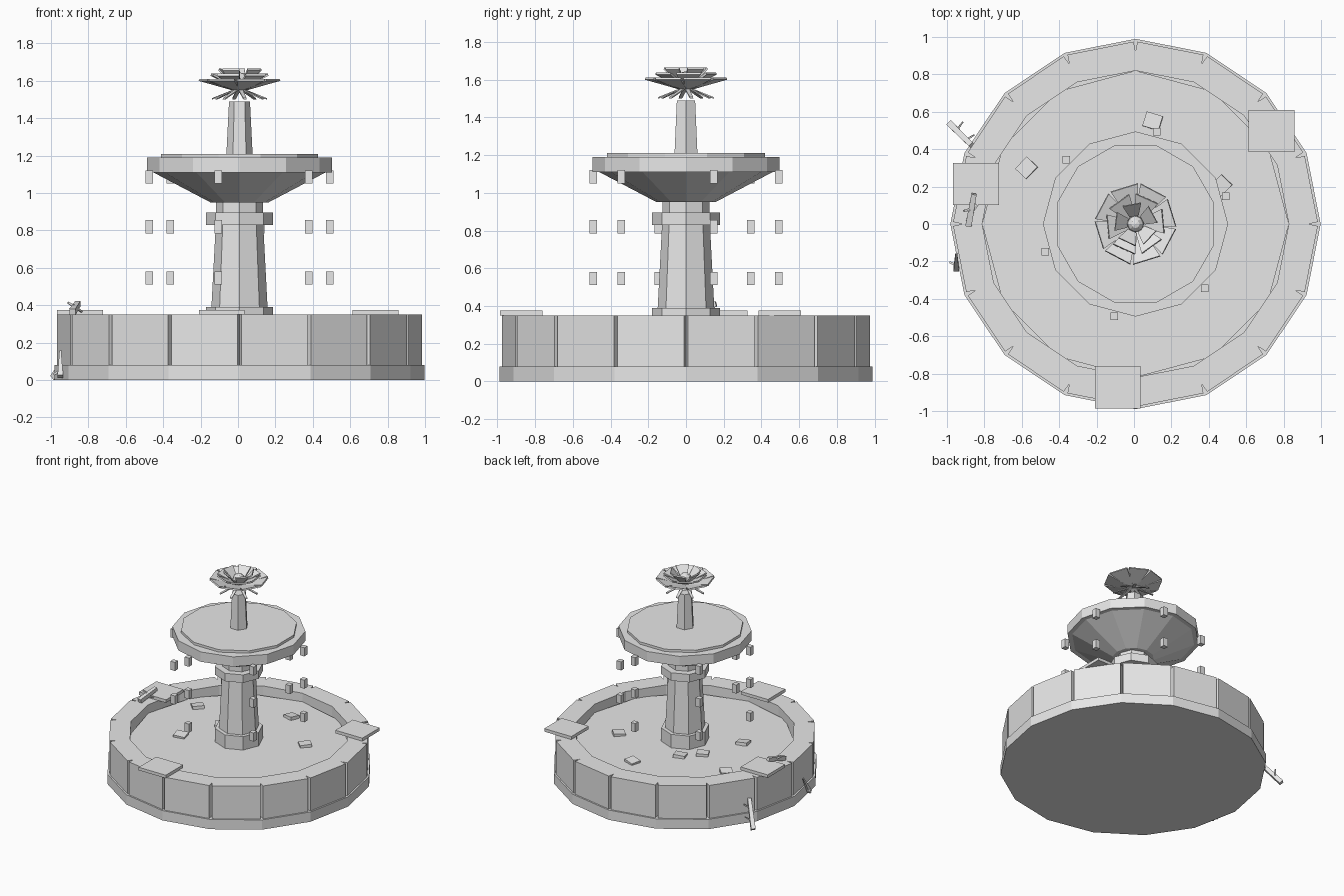
import bpy, bmesh, math, random
from mathutils import Vector, Matrix, Euler

if "Cube" in bpy.data.objects:
    bpy.data.objects.remove(bpy.data.objects["Cube"])

random.seed(4)
CX = 0.008   # fountain axis
WATER = 0.28  # basin water level
stone = bpy.data.materials.new("pale_stone")
stone.diffuse_color = (0.8, 0.8, 0.8, 1)
stone.use_nodes = True
stone.node_tree.nodes["Principled BSDF"].inputs["Base Color"].default_value = stone.diffuse_color


def finish(name, bm):
    bmesh.ops.recalc_face_normals(bm, faces=bm.faces)
    me = bpy.data.meshes.new(name)
    bm.to_mesh(me)
    bm.free()
    me.materials.append(stone)
    ob = bpy.data.objects.new(name, me)
    bpy.context.collection.objects.link(ob)
    return ob


def lathe(name, profile, n, turn=0.0):
    """Closed solid of n sides through (radius, z) rings, bottom to top."""
    bm = bmesh.new()
    rings = [[bm.verts.new((CX + r * math.cos(turn + math.tau * i / n),
                            r * math.sin(turn + math.tau * i / n), z)) for i in range(n)]
             for r, z in profile]
    for a, b in zip(rings, rings[1:]):
        for i in range(n):
            j = (i + 1) % n
            bm.faces.new((a[i], a[j], b[j], b[i]))
    bm.faces.new(rings[0][::-1])
    bm.faces.new(rings[-1])
    return finish(name, bm)


def box(name, loc, size, rot=(0, 0, 0)):
    bm = bmesh.new()
    m = Matrix.LocRotScale(Vector(loc), Euler(rot), Vector(size))
    bmesh.ops.create_cube(bm, size=1, matrix=m)
    return finish(name, bm)


def bar(name, a, b, w0, w1):
    """Square tapered bar from a to b."""
    a, b = Vector(a), Vector(b)
    d = b - a
    bm = bmesh.new()
    m = Matrix.Translation((a + b) / 2) @ d.to_track_quat('Z', 'Y').to_matrix().to_4x4()
    bmesh.ops.create_cone(bm, cap_ends=True, segments=4, radius1=w0 * 0.7, radius2=w1 * 0.7,
                          depth=d.length, matrix=m @ Matrix.Rotation(math.pi / 4, 4, 'Z'))
    return finish(name, bm)


def petals(name, n, inner, outer, thick, turn=0.0):
    """Ring of flat petals; inner and outer are (radius, z, half width)."""
    bm = bmesh.new()
    for k in range(n):
        rot = Matrix.Translation((CX, 0, 0)) @ Matrix.Rotation(turn + math.tau * k / n, 4, 'Z')
        lo, hi = [], []
        for (r, z, w), s in ((inner, -1), (inner, 1), (outer, 1), (outer, -1)):
            lo.append(bm.verts.new(rot @ Vector((r, s * w, z))))
            hi.append(bm.verts.new(rot @ Vector((r - thick * 0.4, s * w, z + thick))))
        bm.faces.new(lo[::-1])
        bm.faces.new(hi)
        for i in range(4):
            j = (i + 1) % 4
            bm.faces.new((lo[i], lo[j], hi[j], hi[i]))
    return finish(name, bm)


# Basin: plinth, notched wall and water
lathe("plinth", [(0.99, 0), (0.99, 0.08)], 16)
bm = bmesh.new()
outline_out, outline_in = [], []
for i in range(16):
    a = math.tau * i / 16
    outline_out.append([(0.975, a - 0.011), (0.925, a), (0.975, a + 0.011)])
    outline_in.append((0.82, a))


def pt(r, a, z):
    return bm.verts.new((CX + r * math.cos(a), r * math.sin(a), z))


levels = []
for z in (0.08, 0.35):
    levels.append(([[pt(r, a, z) for r, a in tri] for tri in outline_out],
                   [pt(r, a, z) for r, a in outline_in]))
(lo_o, lo_i), (hi_o, hi_i) = levels
for i in range(16):
    j = (i + 1) % 16
    for o, inn in levels:
        bm.faces.new((inn[i], o[i][1], o[i][2], o[j][0], o[j][1], inn[j]))
    bm.faces.new((lo_i[i], lo_i[j], hi_i[j], hi_i[i]))
    lo_run = [lo_o[i][1], lo_o[i][2], lo_o[j][0], lo_o[j][1]]
    hi_run = [hi_o[i][1], hi_o[i][2], hi_o[j][0], hi_o[j][1]]
    for k in range(3):
        bm.faces.new((lo_run[k], lo_run[k + 1], hi_run[k + 1], hi_run[k]))
finish("basin_wall", bm)
lathe("basin_water", [(0.82, WATER - 0.03), (0.82, WATER)], 12)

# Loose slabs on the rim
for x, y in ((0.735, 0.497), (-0.845, 0.213), (-0.087, -0.873)):
    box("rim_slab", (x, y, 0.3625), (0.245, 0.225, 0.025))

# Broken tiles in the water
for x, y, a in ((0.1, 0.55, -0.3), (0.465, 0.205, 0.8), (-0.575, 0.3, 0.8),
                (-0.385, -0.19, 0.2), (-0.13, 0.26, 0.3), (-0.25, 0.14, 0.5)):
    box("broken_tile", (x, y, WATER + 0.008), (0.09, 0.08, 0.025),
        (random.uniform(-.12, .12), random.uniform(-.12, .12), a))

# Lower column
lathe("column_foot", [(0.18, WATER - 0.02), (0.18, 0.39)], 8)
lathe("column_shaft", [(0.15, 0.39), (0.127, 0.83)], 8)
lathe("column_collar", [(0.18, 0.83), (0.18, 0.895)], 8)
lathe("column_neck", [(0.125, 0.895), (0.125, 0.95)], 8)

# Upper bowl
lathe("upper_bowl", [(0.155, 0.95), (0.46, 1.11)], 12)
lathe("bowl_rim", [(0.495, 1.11), (0.495, 1.19)], 12)
lathe("bowl_water", [(0.435, 1.185), (0.435, 1.21)], 12, math.radians(15))
lathe("upper_shaft", [(0.07, 1.21), (0.056, 1.49)], 6)

# Falling water drops
for k in range(6):
    a = math.radians(17 + 60 * k)
    for z in (0.545, 0.82, 1.085):
        box("water_drop", (CX + 0.505 * math.cos(a), 0.505 * math.sin(a), z), (0.04, 0.04, 0.07))

# Flower finial
petals("sepals", 8, (0.01, 1.555, 0.012), (0.15, 1.5, 0.009), 0.008, 0.2)
petals("outer_petals", 8, (0.03, 1.548, 0.02), (0.205, 1.6, 0.076), 0.011, 0.3)
petals("middle_petals", 6, (0.04, 1.57, 0.025), (0.15, 1.627, 0.065), 0.011, 0.1)
petals("inner_petals", 5, (0.045, 1.585, 0.025), (0.108, 1.655, 0.05), 0.01, 0.5)
bm = bmesh.new()
bmesh.ops.create_uvsphere(bm, u_segments=8, v_segments=6, radius=0.045,
                          matrix=Matrix.Translation((CX, 0, 1.6)))
finish("flower_heart", bm)

# Fallen branches
bar("leaning_branch", (-0.983, 0.535, 0.012), (-0.867, 0.42, 0.19), 0.034, 0.028)
bar("leaning_twig", (-0.95, 0.5, 0.06), (-0.915, 0.545, 0.1), 0.012, 0.008)
bar("leaning_twig", (-0.9, 0.45, 0.13), (-0.855, 0.475, 0.16), 0.012, 0.008)
bar("rim_branch", (-0.885, -0.01, 0.365), (-0.855, 0.16, 0.41), 0.034, 0.028)
bar("rim_twig", (-0.87, 0.08, 0.39), (-0.91, 0.07, 0.415), 0.016, 0.01)
bar("rim_twig", (-0.87, 0.06, 0.39), (-0.835, 0.1, 0.365), 0.012, 0.008)
bar("wall_branch", (-0.95, -0.24, 0.02), (-0.95, -0.16, 0.155), 0.03, 0.01)
bar("wall_twig", (-0.95, -0.22, 0.05), (-0.985, -0.205, 0.03), 0.014, 0.01)
